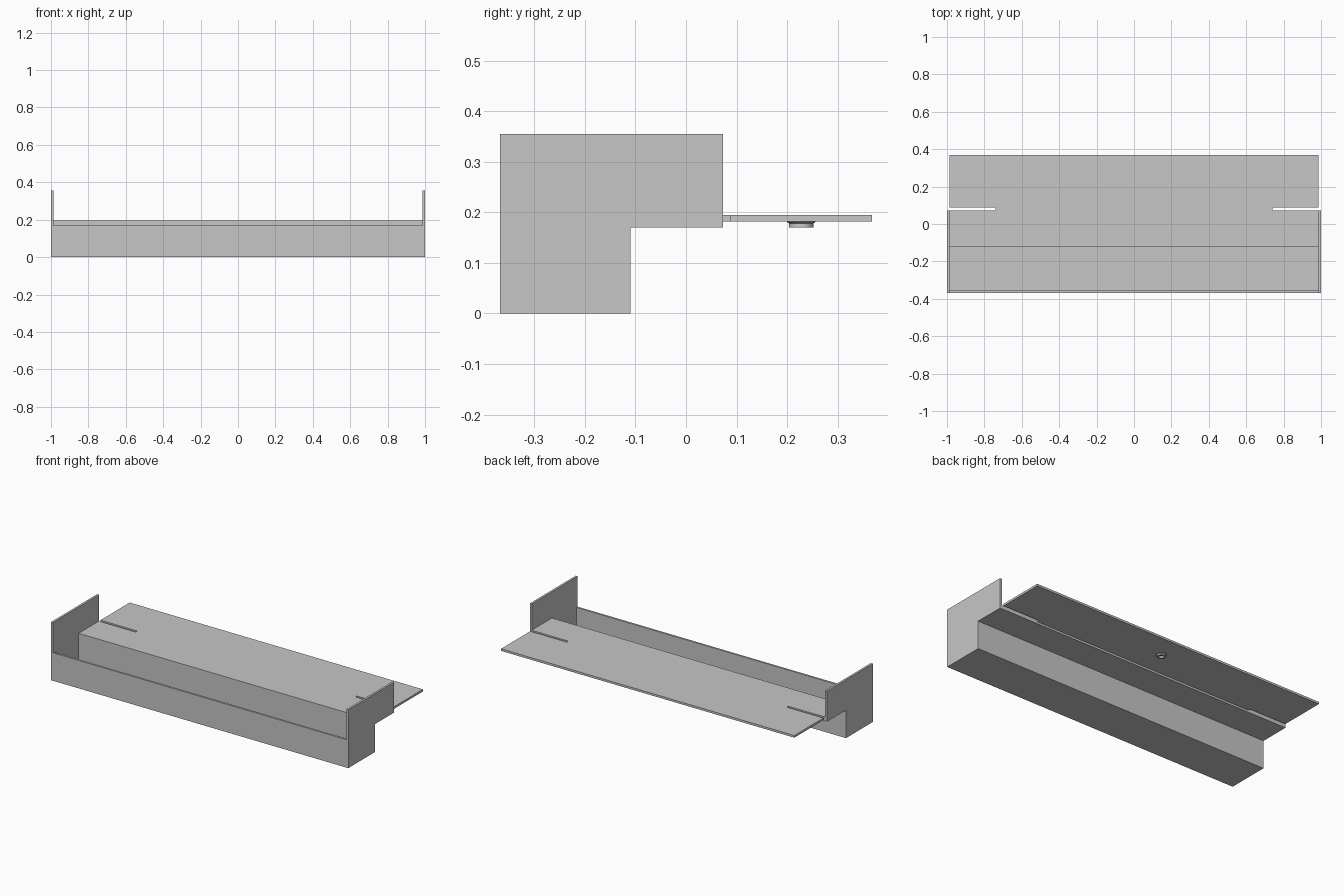
import bpy
import bmesh
from math import radians
from mathutils import Matrix, Vector

if "Cube" in bpy.data.objects:
    bpy.data.objects.remove(bpy.data.objects["Cube"], do_unlink=True)

grey = bpy.data.materials.new("plain grey")
grey.use_nodes = True
COLOUR = (0.57, 0.57, 0.57, 1)
grey.diffuse_color = COLOUR
grey.node_tree.nodes["Principled BSDF"].inputs["Base Color"].default_value = COLOUR

FRONT, BACK = -0.368, 0.368
INNER = 0.987          # half length between the end panels
LEDGE = 0.17           # underside of the ledge
LEDGE_END = 0.073


def add_object(name, bm):
    bmesh.ops.recalc_face_normals(bm, faces=bm.faces)
    mesh = bpy.data.meshes.new(name)
    bm.to_mesh(mesh)
    bm.free()
    mesh.materials.append(grey)
    obj = bpy.data.objects.new(name, mesh)
    bpy.context.collection.objects.link(obj)
    return obj


def extrude(name, outline, offset):
    """Extrude a closed outline of 3D points by an offset."""
    bm = bmesh.new()
    face = bm.faces.new([bm.verts.new(p) for p in outline])
    result = bmesh.ops.extrude_face_region(bm, geom=[face], use_keep_orig=True)
    verts = [v for v in result["geom"] if isinstance(v, bmesh.types.BMVert)]
    bmesh.ops.translate(bm, verts=verts, vec=Vector(offset))
    return add_object(name, bm)


# Trough with its rear ledge, one bent section
section = [(FRONT, 0), (-0.11, 0), (-0.11, LEDGE), (LEDGE_END, LEDGE),
           (LEDGE_END, 0.182), (-0.122, 0.182), (-0.122, 0.012),
           (FRONT + 0.012, 0.012), (FRONT + 0.012, LEDGE), (FRONT, LEDGE)]
extrude("trough", [(-INNER, y, z) for y, z in section], (2 * INNER, 0, 0))

# L-shaped end panels
panel = [(FRONT, 0), (-0.11, 0), (-0.11, LEDGE), (LEDGE_END, LEDGE),
         (LEDGE_END, 0.355), (FRONT, 0.355)]
for name, x in (("left_end_panel", INNER), ("right_end_panel", -1)):
    extrude(name, [(x, y, z) for y, z in panel], (1 - INNER, 0, 0))

# Shelf board with a slot cut in from each end
half = [(INNER, -0.122), (INNER, LEDGE_END), (0.74, LEDGE_END),
        (0.74, 0.088), (INNER, 0.088), (INNER, BACK)]
board = half + [(-x, y) for x, y in reversed(half)]
extrude("shelf_board", [(x, y, 0.182) for x, y in board], (0, 0, 0.013))

# Hollow round knob under the board, turned from a profile
bm = bmesh.new()
ring = [(0.028, 0.182), (0.028, 0.181), (0.024, 0.178), (0.024, 0.170),
        (0.014, 0.170), (0.014, 0.182)]
verts = [bm.verts.new((r, 0, z)) for r, z in ring]
edges = [bm.edges.new(pair) for pair in zip(verts, verts[1:])]
bmesh.ops.spin(bm, geom=verts + edges, cent=(0, 0, 0), axis=(0, 0, 1),
               angle=radians(360), steps=32, use_merge=True)
bmesh.ops.remove_doubles(bm, verts=bm.verts, dist=0.0001)
bmesh.ops.transform(bm, matrix=Matrix.Translation((0, 0.228, 0)), verts=bm.verts)
knob = add_object("knob", bm)
bpy.ops.object.select_all(action="DESELECT")
knob.select_set(True)
bpy.context.view_layer.objects.active = knob
bpy.ops.object.shade_smooth_by_angle(angle=radians(30))
